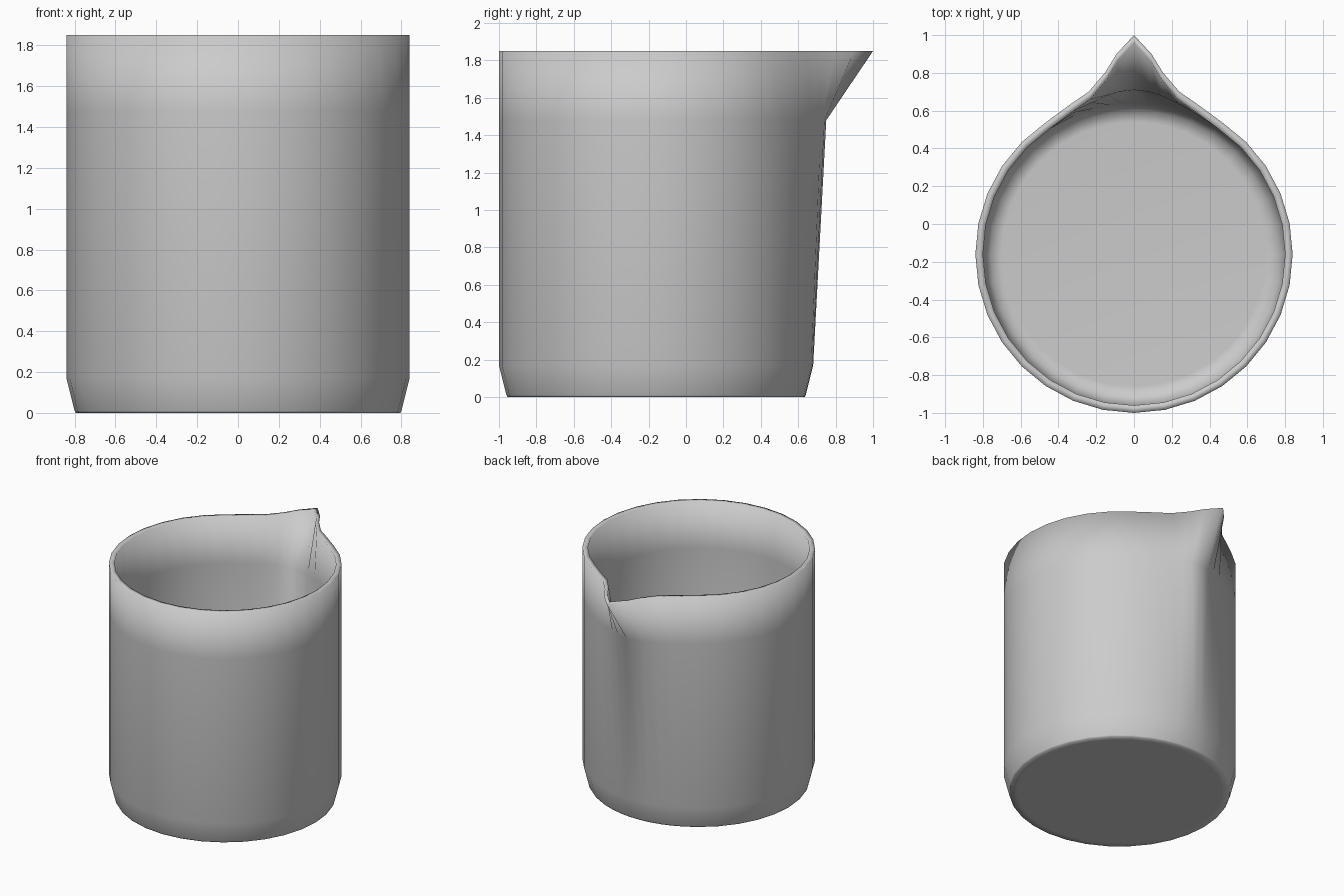
import bpy, bmesh
from math import sin, cos, radians

if "Cube" in bpy.data.objects:
    bpy.data.objects.remove(bpy.data.objects["Cube"])

CY = -0.16      # centre of the round body
R = 0.84        # outer radius
T = 0.04        # wall thickness

# angle from the spout (deg): (outer radius at rim, outer radius at spout base)
SPOUT = {0: (1.16, 0.91), 5: (1.064, 0.904), 9: (0.975, 0.894),
         15.6: (0.893, 0.873), 23: (0.862, 0.855)}

half = list(SPOUT) + [11.25 * i for i in range(3, 16)]
angles = half + [180] + [360 - a for a in reversed(half[1:])]


def radius(a, level, base):
    """Body radius, swelling towards the spout at level 0 (rim) or 1 (spout base)."""
    key = round(min(a, 360 - a), 2)
    if level is not None and key in SPOUT:
        return base + SPOUT[key][level] - R
    return base


# profile: underside, outer wall, rim, inner wall, floor
profile = [(0.74, 0.0, None), (0.795, 0.0, None), (0.80, 0.01, None),
           (R, 0.17, None), (R, 1.48, 1), (R, 1.85, 0),
           (R - T, 1.85, 0), (R - T, 1.48, 1), (R - T, 0.17, None),
           (0.76, 0.045, None), (0.70, 0.04, None)]

bm = bmesh.new()
rings = []
for base, z, level in profile:
    ring = []
    for a in angles:
        r = radius(a, level, base)
        t = radians(a)
        ring.append(bm.verts.new((r * sin(t), CY + r * cos(t), z)))
    rings.append(ring)

n = len(angles)
for lo, hi in zip(rings, rings[1:]):
    for i in range(n):
        j = (i + 1) % n
        bm.faces.new((lo[i], lo[j], hi[j], hi[i]))
bm.faces.new(rings[0])
bm.faces.new(rings[-1])
bmesh.ops.recalc_face_normals(bm, faces=bm.faces)
for f in bm.faces:
    f.smooth = True

# spout tip stays a crisp ridge
for k in (4, 5, 6):
    for e in rings[k][0].link_edges:
        if e.other_vert(rings[k][0]) in (rings[k + 1][0],) and k != 5:
            e.smooth = False

mesh = bpy.data.meshes.new("beaker")
bm.to_mesh(mesh)
bm.free()
beaker = bpy.data.objects.new("beaker", mesh)
bpy.context.collection.objects.link(beaker)
